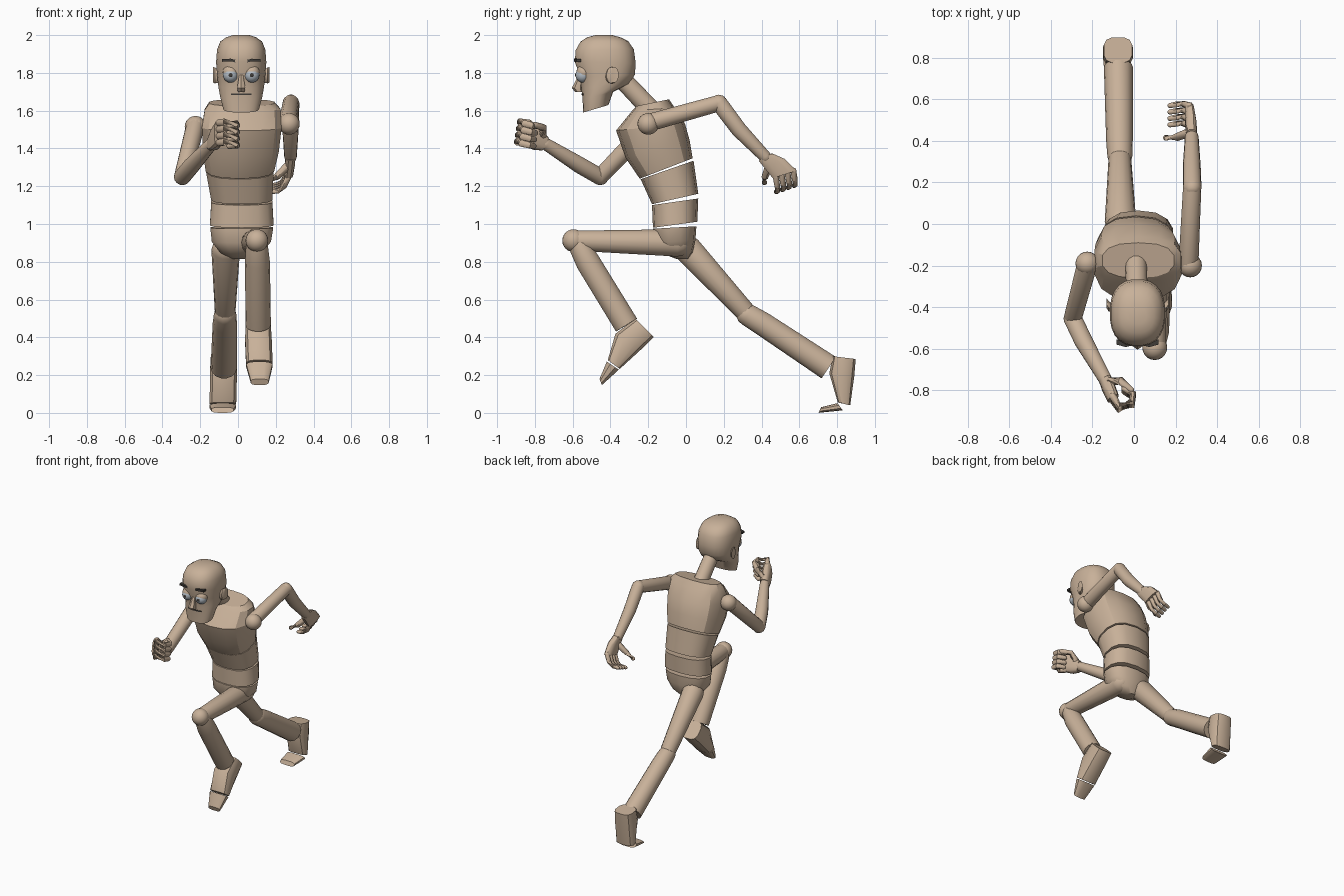
import bpy, bmesh, math
from mathutils import Vector as V


def material(name, r, g, b):
    m = bpy.data.materials.new(name)
    m.diffuse_color = (r, g, b, 1)
    return m


SKIN = material("tan", 0.58, 0.44, 0.32)
EYE = material("eye_grey", 0.45, 0.5, 0.55)
DARK = material("dark", 0.05, 0.045, 0.04)


def finish(name, bm, mat=SKIN, angle=35):
    bmesh.ops.recalc_face_normals(bm, faces=bm.faces)
    me = bpy.data.meshes.new(name)
    bm.to_mesh(me)
    bm.free()
    for p in me.polygons:
        p.use_smooth = True
    me.set_sharp_from_angle(angle=math.radians(angle))
    me.materials.append(mat)
    ob = bpy.data.objects.new(name, me)
    bpy.context.collection.objects.link(ob)
    return ob


def loft(name, sections, n=16, power=2.0, mat=SKIN, angle=35):
    """Skin a row of superellipse sections (centre, half axis u, half axis v)."""
    bm = bmesh.new()
    rings = []
    for c, u, v in sections:
        ring = []
        for i in range(n):
            a = 2 * math.pi * (i + 0.5) / n
            ca, sa = math.cos(a), math.sin(a)
            x = math.copysign(abs(ca) ** (2 / power), ca)
            y = math.copysign(abs(sa) ** (2 / power), sa)
            ring.append(bm.verts.new(V(c) + V(u) * x + V(v) * y))
        rings.append(ring)
    for a, b in zip(rings, rings[1:]):
        for i in range(n):
            j = (i + 1) % n
            bm.faces.new((a[i], a[j], b[j], b[i]))
    bm.faces.new(rings[0][::-1])
    bm.faces.new(rings[-1])
    return finish(name, bm, mat, angle)


def profile(name, rows, **kw):
    """Rows of (front y, z, back y, z, half width, centre x)."""
    loft(name, [((cx, (fy + by) / 2, (fz + bz) / 2), (w, 0, 0),
                 (0, (by - fy) / 2, (bz - fz) / 2)) for fy, fz, by, bz, w, cx in rows], **kw)


def tube(name, pts, radii, n=14, caps=(True, True)):
    """Tapered limb through points, with domed ends."""
    pts = [V(p) for p in pts]
    secs = []
    last = len(pts) - 1

    def add(c, t, r):
        side = V((1, 0, 0)) if abs(t.x) < 0.8 else V((0, 1, 0))
        u = t.cross(side).normalized()
        secs.append((c, u * r, t.cross(u).normalized() * r))
    for i, (p, r) in enumerate(zip(pts, radii)):
        t = (pts[min(i + 1, last)] - pts[max(i - 1, 0)]).normalized()
        dome = [(0.95, 0.3), (0.8, 0.6), (0.42, 0.9)]
        if i == 0 and caps[0]:
            for h, k in dome:
                add(p - t * r * h, t, r * k)
        add(p, t, r)
        if i == last and caps[1]:
            for h, k in dome[::-1]:
                add(p + t * r * h, t, r * k)
    return loft(name, secs, n=n, angle=45)


def ball(name, c, r, scale=(1, 1, 1), mat=SKIN):
    bm = bmesh.new()
    bmesh.ops.create_uvsphere(bm, u_segments=20, v_segments=12, radius=r)
    for v in bm.verts:
        v.co = V(c) + V([a * b for a, b in zip(v.co, scale)])
    return finish(name, bm, mat)


# torso: four stacked segments with wedge gaps at the back
profile("chest", [(-.245, 1.24, .035, 1.348, .185, .01), (-.32, 1.35, .02, 1.44, .205, .015),
                  (-.37, 1.495, -.005, 1.53, .215, .02), (-.285, 1.6, -.06, 1.615, .205, .025),
                  (-.26, 1.625, -.09, 1.66, .175, .02)], n=14, power=2.5, angle=30)
profile("waist", [(-.18, 1.105, .065, 1.16, .165, .02), (-.24, 1.237, .04, 1.335, .182, .01)],
        n=14, power=2.5)
profile("abdomen", [(-.175, .98, .06, 1.012, .172, .02), (-.18, 1.1, .065, 1.135, .165, .02)],
        n=14, power=2.5)
profile("pelvis", [(-.05, .815, .01, .815, .04, .01), (-.13, .845, .035, .85, .11, .015),
                   (-.17, .9, .05, .915, .16, .018), (-.175, .975, .055, .988, .17, .02)],
        n=14, power=2.4, angle=40)

# head and neck
tube("neck", [(.01, -.19, 1.61), (.015, -.37, 1.8)], [.053, .05], caps=(False, False))
profile("head", [(-.545, 1.59, -.41, 1.63, .095, .017), (-.548, 1.66, -.385, 1.7, .113, .017),
                 (-.555, 1.72, -.3, 1.742, .122, .017), (-.562, 1.78, -.27, 1.79, .128, .017),
                 (-.59, 1.86, -.265, 1.85, .134, .017), (-.585, 1.92, -.275, 1.925, .129, .017),
                 (-.56, 1.965, -.305, 1.968, .111, .017), (-.525, 1.988, -.345, 1.988, .08, .017),
                 (-.48, 2, -.39, 2, .045, .017)], n=24, power=2.4, angle=40)
loft("nose", [((.017, -.555, 1.79), (.012, 0, 0), (0, .012, 0)),
              ((.017, -.575, 1.72), (.025, 0, 0), (0, .03, 0)),
              ((.017, -.565, 1.7), (.02, 0, 0), (0, .022, 0))], n=6)
loft("mouth", [((.017, -.535, 1.683), (.058, 0, 0), (0, .02, 0)),
               ((.017, -.535, 1.692), (.058, 0, 0), (0, .02, 0))], n=8, power=3, mat=DARK)
for s in (-1, 1):
    x = .017 + s * .056
    ball("eye", (x, -.545, 1.788), .04, mat=EYE)
    ball("pupil", (x, -.58, 1.788), .012, (1, .6, 1), DARK)
    ball("eyelid", (x, -.538, 1.803), .042)
    loft("eyebrow", [((x - .045, -.568, 1.862 - s * .004), (0, .018, 0), (0, 0, .01)),
                     ((x, -.58, 1.868), (0, .018, 0), (0, 0, .01)),
                     ((x + .045, -.568, 1.862 + s * .004), (0, .018, 0), (0, 0, .01))],
         n=4, power=2, mat=DARK)
    loft("ear", [((.017 + s * .115, -.41, 1.78), (0, .02, 0), (0, 0, .032)),
                 ((.017 + s * .14, -.395, 1.787), (0, .026, 0), (0, 0, .044)),
                 ((.017 + s * .15, -.38, 1.79), (0, .024, 0), (0, 0, .042))], n=12)

# arm swinging back, open hand
ball("back_shoulder", (.27, -.2, 1.53), .057)
tube("back_upper_arm", [(.262, -.2, 1.535), (.28, .175, 1.64)], [.048, .044])
tube("back_forearm", [(.28, .175, 1.64), (.278, .28, 1.5), (.278, .42, 1.355)], [.045, .043, .033])
loft("back_palm", [((.278, .42, 1.355), (0, .036, .02), (.026, 0, 0)),
                   ((.275, .47, 1.32), (0, .056, .024), (.027, 0, 0)),
                   ((.268, .522, 1.262), (0, .064, .02), (.024, 0, 0))], n=12, power=3)
for i in (-1.5, -.5, .5, 1.5):
    b = V((.266, .522, 1.265)) + V((0, .031, .011)) * i
    m = b + V((-.022, .008, -.048))
    tube("back_finger", [b, m, m + V((-.035, 0, -.026)), m + V((-.07, -.006, -.03))],
         [.017, .016, .015, .013], n=8)
tube("back_thumb", [(.265, .44, 1.31), (.205, .418, 1.25), (.155, .415, 1.22)],
     [.022, .019, .015], n=8)

# arm swinging forward, closed fist
ball("front_shoulder", (-.225, -.19, 1.515), .057)
tube("front_upper_arm", [(-.225, -.195, 1.52), (-.295, -.455, 1.25)], [.05, .044])
tube("front_forearm", [(-.295, -.455, 1.25), (-.245, -.56, 1.31), (-.14, -.745, 1.425)],
     [.045, .045, .033])
loft("fist_palm", [((-.138, -.75, 1.425), (0, .016, .036), (.028, .012, 0)),
                   ((-.122, -.79, 1.45), (0, .016, .058), (.03, .012, 0)),
                   ((-.1, -.84, 1.482), (0, .012, .068), (.026, .014, 0))], n=12, power=3)
for i in (-1.5, -.5, .5, 1.5):
    k = V((0, .005, .035)) * i
    tube("fist_finger", [V(p) + k for p in ((-.1, -.84, 1.482), (-.072, -.885, 1.487),
                                            (-.01, -.865, 1.48), (-.005, -.825, 1.47),
                                            (-.045, -.8, 1.465))],
         [.02, .02, .019, .018, .016], n=8)
tube("fist_thumb", [(-.115, -.76, 1.47), (-.065, -.755, 1.51), (-.015, -.8, 1.525)],
     [.023, .02, .016], n=8)

# raised front leg
tube("front_thigh", [(.085, -.045, .9), (.1, -.6, .912)], [.074, .054])
ball("front_knee", (.1, -.595, .912), .06)
tube("front_shin", [(.1, -.565, .885), (.103, -.52, .8), (.107, -.315, .465)],
     [.058, .066, .067], caps=(True, False))
profile("front_foot", [(-.27, .5, -.17, .4, .068, .107), (-.375, .42, -.225, .345, .072, .108),
                       (-.415, .28, -.35, .232, .072, .113)], n=12, power=3)
profile("front_toe", [(-.42, .272, -.355, .228, .071, .113), (-.458, .18, -.445, .147, .048, .115)],
        n=12, power=3)

# trailing rear leg
tube("rear_thigh", [(-.065, .01, .865), (-.068, .31, .54)], [.076, .055])
tube("rear_shin", [(-.068, .325, .52), (-.07, .4, .475), (-.075, .755, .24)],
     [.06, .064, .07], caps=(True, False))
profile("rear_foot", [(.775, .3, .9, .285, .07, -.077), (.757, .21, .892, .19, .073, -.077),
                      (.803, .055, .87, .04, .072, -.08)], n=12, power=3)
profile("rear_toe", [(.802, .052, .83, .013, .072, -.08), (.715, .03, .702, .0, .06, -.082)],
        n=12, power=3)
